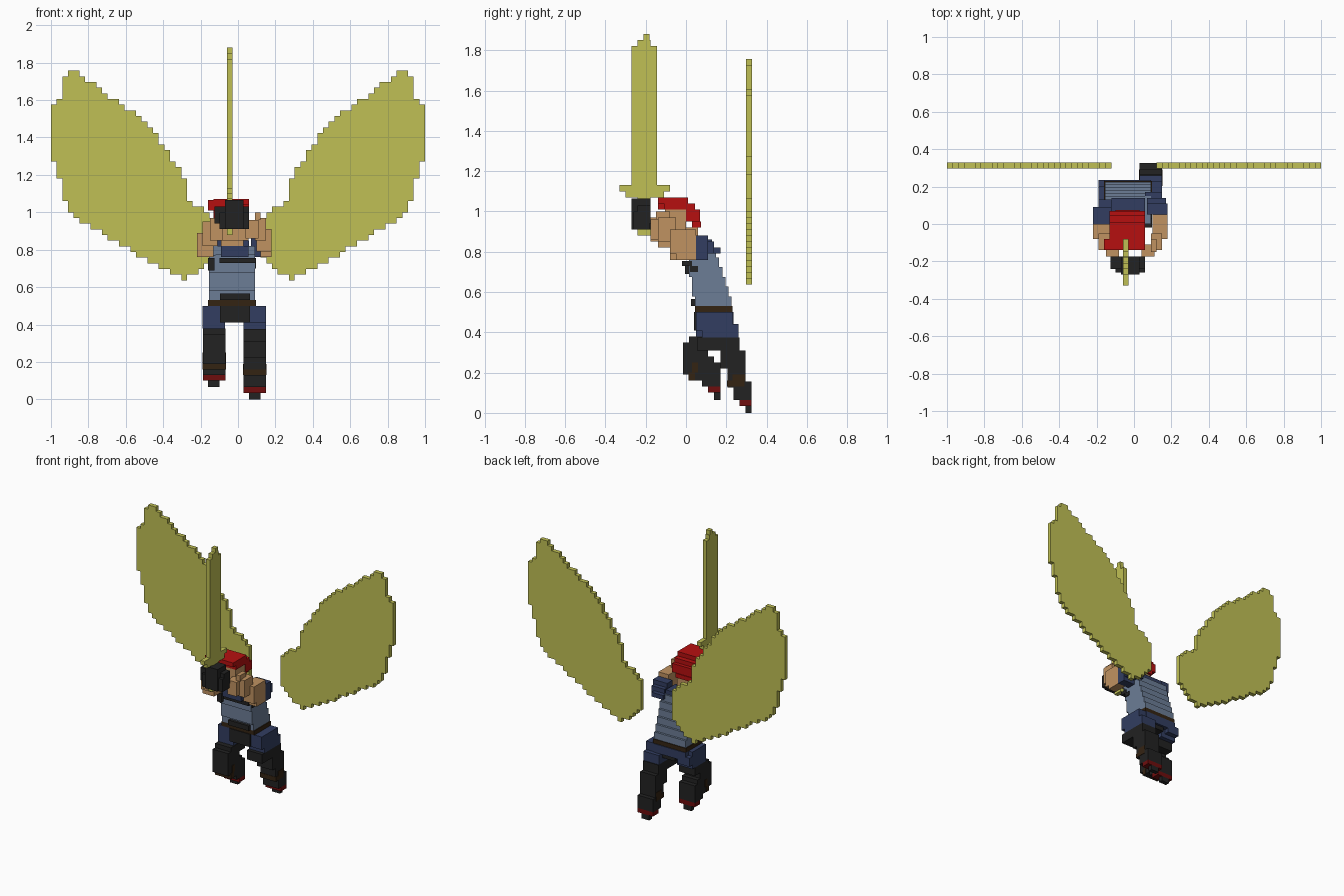
import bpy
import bmesh
from mathutils import Matrix, Vector

default = bpy.data.objects.get("Cube")
if default:
    bpy.data.objects.remove(default)

CM = 0.01  # box sizes below are in hundredths


def material(name, r, g, b):
    mat = bpy.data.materials.new(name)
    mat.use_nodes = True
    mat.diffuse_color = (r, g, b, 1)
    shader = next(n for n in mat.node_tree.nodes if n.type == "BSDF_PRINCIPLED")
    shader.inputs["Base Color"].default_value = (r, g, b, 1)
    return mat


YELLOW = material("pale_yellow", .53, .53, .09)
TAN = material("skin_tan", .53, .29, .12)
STEEL = material("steel_blue", .15, .205, .305)
NAVY = material("navy", .032, .048, .12)
BLACK = material("soft_black", .016, .016, .016)
RED = material("hair_red", .47, .005, .005)
MAROON = material("dark_red", .156, .004, .004)
BROWN = material("dark_brown", .034, .017, .006)


def finish(name, bm, mat):
    mesh = bpy.data.meshes.new(name)
    bm.to_mesh(mesh)
    bm.free()
    mesh.materials.append(mat)
    obj = bpy.data.objects.new(name, mesh)
    bpy.context.collection.objects.link(obj)
    return obj


def blocks(name, mat, *boxes):
    """One object from boxes given as x0, x1, y0, y1, z0, z1."""
    bm = bmesh.new()
    for x0, x1, y0, y1, z0, z1 in boxes:
        centre = Vector((x0 + x1, y0 + y1, z0 + z1)) * CM / 2
        size = Vector((x1 - x0, y1 - y0, z1 - z0)) * CM
        bmesh.ops.create_cube(bm, size=1, matrix=Matrix.Translation(centre) @ Matrix.Diagonal(size.to_4d()))
    return finish(name, bm, mat)


def leaning(x0, x1, bottom, top, z0, z1, steps):
    """Stack of slabs whose y range shifts from bottom to top."""
    h = (z1 - z0) / steps
    for i in range(steps):
        t = i / (steps - 1)
        y0, y1 = (round((b + (a - b) * t) / 3 * 2) * 1.5 for a, b in zip(top, bottom))
        yield x0, x1, y0, y1, z0 + i * h, z0 + (i + 1) * h


# Wings: outline filled with square cells, then given thickness
OUTLINE = [(12, 97), (18, 101), (25, 105), (29, 118), (35, 129), (41, 138), (47, 147),
           (57, 154), (66, 160), (75, 167), (81, 171), (88, 176), (91, 176), (94, 166),
           (97, 158), (101, 153), (101, 135), (97, 125), (94, 113), (91, 102), (87, 97),
           (75, 91), (62, 82), (47, 74), (36, 68), (29, 65), (21, 69), (12, 76)]


def inside(x, z):
    hit = False
    for (ax, az), (bx, bz) in zip(OUTLINE, OUTLINE[1:] + OUTLINE[:1]):
        if (az > z) != (bz > z) and x < ax + (z - az) * (bx - ax) / (bz - az):
            hit = not hit
    return hit


def wing(name, side):
    cell = 100 / 33
    bm = bmesh.new()
    for i in range(4, 33):
        for k in range(60):
            if inside((i + .5) * cell, (k + .5) * cell):
                corners = [(i, k), (i + 1, k), (i + 1, k + 1), (i, k + 1)]
                bm.faces.new([bm.verts.new((side * a * cell * CM, .298, b * cell * CM))
                              for a, b in corners])
    bmesh.ops.remove_doubles(bm, verts=bm.verts, dist=.001)
    made = bmesh.ops.extrude_face_region(bm, geom=bm.faces[:], use_keep_orig=True)
    moved = [v for v in made["geom"] if isinstance(v, bmesh.types.BMVert)]
    bmesh.ops.translate(bm, verts=moved, vec=(0, .03, 0))
    bmesh.ops.recalc_face_normals(bm, faces=bm.faces)
    finish(name, bm, YELLOW)


wing("left_wing", 1)
wing("right_wing", -1)

# Sword held upright
blocks("sword_blade", YELLOW, (-6, -3, -27, -14.5, 113, 182),
       (-6, -3, -24, -17.5, 182, 185), (-6, -3, -21, -18, 185, 188))
blocks("sword_guard", YELLOW, (-6, -3, -33, -8, 110, 113), (-6, -3, -30, -11, 107, 110))
blocks("sword_grip", YELLOW, (-6, -3, -24, -17.5, 88, 107))

# Gloved hands around the grip
blocks("gloves", BLACK, (-12.5, 6, -24, -17.5, 94, 103), (-7, 3, -27, -17.5, 91, 106.5),
       (-10, 6, -26, -18, 91, 100))

# Head
blocks("face", TAN, (-12.5, 5.5, -10.5, 0, 85, 101), (-9, 3, -4, 6, 80, 92))
blocks("hair", RED, (-13, 6, -14, 1, 104, 107), (-13, 6, -11, 4.5, 101, 104),
       (-13, 6, 0, 7, 95, 101), (-10, 3, 3, 7.5, 92, 95), (-16, -7, -14, -8, 101, 106.5))

# Torso with collar, strap and belt
blocks("torso", STEEL, *leaning(-15.5, 9, (4.5, 22.5), (0, 15), 53, 82, 6))
blocks("collar", NAVY, (-9, 5.5, -4.5, 3, 76, 82), (-12, 6, 3, 14, 82, 85))
blocks("chest_strap", BLACK, (-10, 9.5, -2, 3, 73, 75.5), (-16, -12.5, -.5, 5, 69, 75.5),
       (8, 9.6, 2, 6, 70, 73))
blocks("belt", BROWN, (-16, 9.5, 4.5, 23, 50, 53))
blocks("buckle", BLACK, (-9.5, 6.5, 2.5, 6, 53, 56.5))

# Arms reaching forward
blocks("left_sleeve", NAVY, (7, 18, 5, 11, 76, 88), (7, 17, 11, 14, 79, 85), (6, 15, 14, 17, 79, 82))
blocks("left_forearm", TAN, (10, 18, -8, 5, 79, 91), (9, 15, -14, -5, 85, 97),
       (4, 11, -17.5, -11, 86, 96), (9, 12, -15, -8, 96, 100), (12, 18, -5, 5, 76, 79))
blocks("right_sleeve", NAVY, (-22, -12, 0, 9, 77, 88), (-19, -12, 9, 13, 79, 86))
blocks("right_forearm", TAN, (-22, -13, -8, 0, 76, 89), (-19, -11, -14, -5, 82, 95),
       (-15, -8, -17.5, -11, 85, 97))

# Hips
blocks("hip_cloth", NAVY, (-16, 9, 6, 23.5, 44, 50), (-19, -7, 5, 20, 38, 50),
       (3, 15, 5, 23, 41, 50), (3, 15, 8, 26, 37.5, 44), (-19, -10, 12, 23.5, 41, 47))
blocks("hip_front", BLACK, (-9.5, 6.5, 4, 8, 41, 50), (-7, 3, 5, 22, 41, 45))

# Left leg, trailing behind
blocks("left_leg", BLACK, (3, 15, 5.5, 26.5, 31, 37.5), (3, 15, 17, 29.5, 22, 31),
       (3, 15, 20.5, 29.5, 12.5, 22), (3, 15, 23.5, 32.5, 6.5, 15.5))
blocks("left_boot_band", BROWN, (2.8, 15.3, 20.3, 29, 13, 16), (2.8, 15.3, 23, 29.2, 16, 19))
blocks("left_sole", MAROON, (3, 15, 26.5, 32.5, 3.5, 6.5))
blocks("left_toe", BLACK, (6, 12, 29.5, 32.5, 0, 3.5))

# Right leg, knee drawn forward
blocks("right_leg", BLACK, (-18.8, -6.6, 1.5, 17, 32, 38), (-18.8, -6.6, -1.5, 11, 19, 35),
       (-18.8, -6.6, 1.5, 14, 16, 28), (-18.8, -6.6, 8, 17, 13, 25))
blocks("right_boot_band", BROWN, (-19, -6.4, 1.3, 4.5, 16, 20), (-19, -6.4, 3, 6, 20, 25))
blocks("right_sole", MAROON, (-18.8, -6.6, 11, 17, 10, 13))
blocks("right_toe", BLACK, (-16, -10, 14, 17, 6.5, 10))
